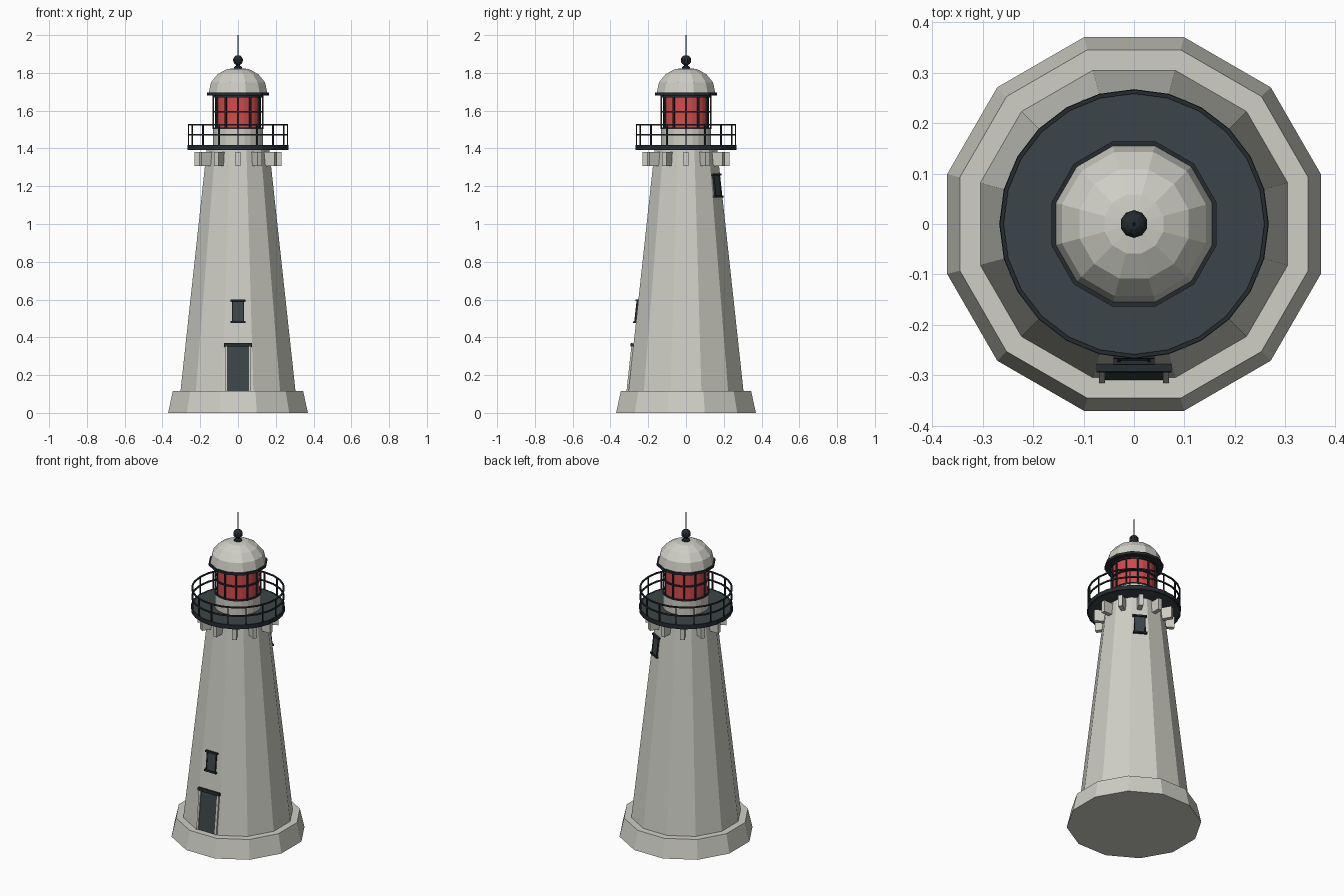
import bpy, bmesh
from math import pi, sin, cos, radians
from mathutils import Vector, Matrix

if "Cube" in bpy.data.objects:
    bpy.data.objects.remove(bpy.data.objects["Cube"])


def material(name, rgb):
    m = bpy.data.materials.new(name)
    m.diffuse_color = (*rgb, 1)
    m.use_nodes = True
    m.node_tree.nodes["Principled BSDF"].inputs["Base Color"].default_value = m.diffuse_color
    return m


STONE = material("stone", (0.62, 0.62, 0.56))
SLATE = material("slate", (0.045, 0.06, 0.065))
IRON = material("iron", (0.018, 0.024, 0.028))
GLASS = material("red_glass", (0.65, 0.07, 0.07))
FLAT = cos(pi / 12)  # apothem to corner ratio of the twelve-sided parts


def finish(name, bm, mat):
    bmesh.ops.recalc_face_normals(bm, faces=bm.faces)
    me = bpy.data.meshes.new(name)
    bm.to_mesh(me)
    bm.free()
    ob = bpy.data.objects.new(name, me)
    bpy.context.collection.objects.link(ob)
    me.materials.append(mat)
    return ob


def lathe(name, profile, mat, n=12, phase=0.5, closed=False):
    """Revolve (radius, z) points; open profiles get capped."""
    bm = bmesh.new()
    rings = [[bm.verts.new((r * cos(2 * pi * (i + phase) / n), r * sin(2 * pi * (i + phase) / n), z))
              for i in range(n)] for r, z in profile]
    pairs = list(zip(rings, rings[1:]))
    if closed:
        pairs.append((rings[-1], rings[0]))
    else:
        bm.faces.new(rings[0])
        bm.faces.new(rings[-1])
    for a, b in pairs:
        for i in range(n):
            j = (i + 1) % n
            bm.faces.new((a[i], a[j], b[j], b[i]))
    return finish(name, bm, mat)


def flats(profile):
    """Turn face distances into corner radii."""
    return [(r / FLAT, z) for r, z in profile]


def hoop(name, r, z, t, h, n):
    return lathe(name, [(r - t, z - h), (r + t, z - h), (r + t, z + h), (r - t, z + h)],
                 IRON, n, 0, closed=True)


def add_box(bm, size, matrix):
    bmesh.ops.create_cube(bm, size=1, matrix=matrix @ Matrix.Diagonal((*size, 1)))


def posts(name, count, r, z0, z1, t):
    bm = bmesh.new()
    for i in range(count):
        add_box(bm, (t, t, z1 - z0), Matrix.Rotation(2 * pi * i / count, 4, 'Z')
                @ Matrix.Translation((r, 0, (z0 + z1) / 2)))
    finish(name, bm, IRON)


# Tower wall
Z0, Z1, R0, R1 = 0.115, 1.40, 0.305, 0.165
SLOPE = (R0 - R1) / (Z1 - Z0)


def wall_box(name, angle, x, z0, z1, width, out, mat, sink=0.01):
    """Box lying on the sloping wall face at the given angle."""
    a = radians(angle)
    n = Vector((cos(a), sin(a), 0))
    side = Vector((-sin(a), cos(a), 0))
    z = (z0 + z1) / 2
    pos = n * (R0 - SLOPE * (z - Z0)) + side * x + Vector((0, 0, z))
    up = (Vector((0, 0, 1)) - n * SLOPE).normalized()
    normal = side.cross(up)
    m = Matrix((side, normal, up)).transposed().to_4x4()
    m.translation = pos + normal * (out - sink) / 2
    bm = bmesh.new()
    add_box(bm, (width, out + sink, z1 - z0), m)
    finish(name, bm, mat)


lathe("plinth", flats([(0.37, 0), (0.345, 0.115)]), STONE)
lathe("tower", flats([(R0, Z0 - 0.005), (R1, Z1)]), STONE)

# Door
wall_box("door", -90, 0, 0.115, 0.355, 0.115, 0.004, SLATE)
for s, label in ((-1, "left"), (1, "right")):
    wall_box("door_jamb_" + label, -90, s * 0.063, 0.115, 0.352, 0.012, 0.010, STONE)
wall_box("door_lintel", -90, 0, 0.35, 0.368, 0.148, 0.015, IRON)

# Windows
for label, angle, z in (("front", -90, 0.475), ("back", 60, 1.14)):
    wall_box("window_" + label, angle, 0, z, z + 0.125, 0.058, 0.006, SLATE)
    for s in (-1, 1):
        wall_box("window_frame_" + label, angle, s * 0.03, z, z + 0.125, 0.006, 0.009, IRON)
    wall_box("window_sill_" + label, angle, 0, z, z + 0.010, 0.082, 0.014, IRON)
    wall_box("window_head_" + label, angle, 0, z + 0.115, z + 0.125, 0.082, 0.014, IRON)

# Brackets under the gallery
bm = bmesh.new()
for i in range(12):
    add_box(bm, (0.075, 0.026, 0.072), Matrix.Rotation(i * pi / 6, 4, 'Z')
            @ Matrix.Translation((0.193, 0, 1.344)))
finish("brackets", bm, STONE)

# Gallery deck and railing
lathe("gallery_deck", [(0.258, 1.392), (0.258, 1.416)], SLATE, 24, 0)
hoop("deck_rim", 0.262, 1.404, 0.005, 0.013, 24)
for z in (1.472, 1.525):
    hoop("gallery_rail", 0.262, z, 0.004, 0.004, 24)
posts("gallery_posts", 16, 0.262, 1.41, 1.527, 0.007)

# Lantern room
lathe("lantern_wall", [(0.132, 1.41), (0.132, 1.505)], STONE, 24, 0)
lathe("lantern_glass", [(0.122, 1.50), (0.122, 1.69)], GLASS, 24, 0)
posts("lantern_bars", 12, 0.130, 1.503, 1.685, 0.008)
for z in (1.508, 1.595, 1.675):
    hoop("lantern_ring", 0.130, z, 0.005, 0.004, 24)

# Dome roof and finial
lathe("roof_eave", flats([(0.163, 1.681), (0.163, 1.696)]), IRON)
lathe("dome", flats([(0.155, 1.695), (0.143, 1.75), (0.108, 1.793), (0.058, 1.82), (0.01, 1.826)]), STONE)
lathe("finial_neck", [(0.026, 1.818), (0.022, 1.832), (0.012, 1.838), (0.012, 1.85)], IRON, 8)
lathe("finial_ball", [(0.027 * sin(pi * k / 8) + 0.0005, 1.867 - 0.027 * cos(pi * k / 8))
                      for k in range(9)], IRON, 10)
lathe("spike", [(0.004, 1.885), (0.0025, 2.0)], IRON, 6)
